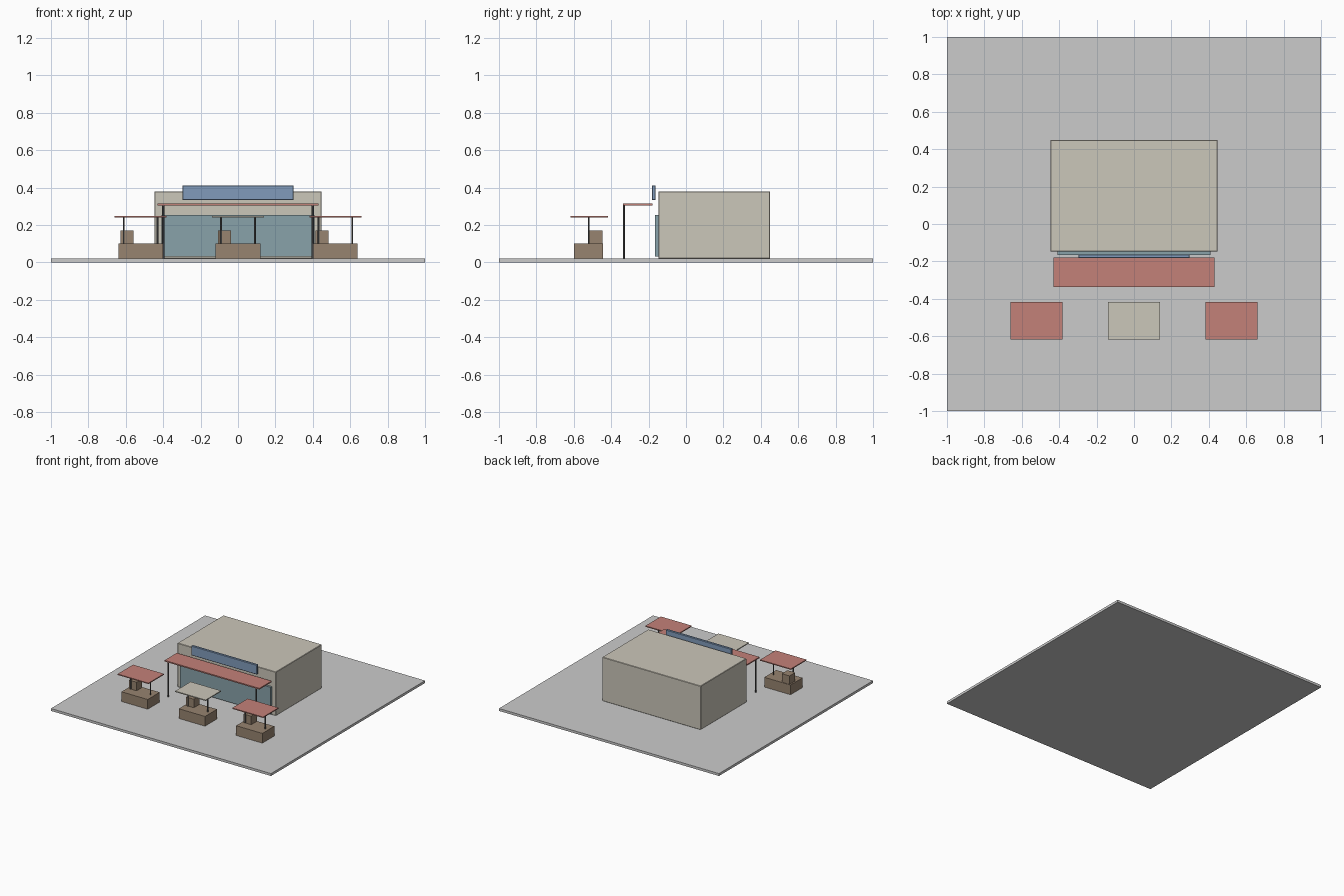
import bpy, bmesh
from mathutils import Matrix

if "Cube" in bpy.data.objects:
    bpy.data.objects.remove(bpy.data.objects["Cube"])


def material(name, rgb):
    m = bpy.data.materials.new(name)
    m.diffuse_color = (*rgb, 1)
    m.use_nodes = True
    m.node_tree.nodes["Principled BSDF"].inputs["Base Color"].default_value = m.diffuse_color
    return m


WALL = material("plaster", (0.60, 0.57, 0.49))
RED = material("red_canvas", (0.55, 0.22, 0.19))
BLUE = material("blue_panel", (0.22, 0.33, 0.50))
GLASS = material("glass", (0.25, 0.36, 0.40))
WOOD = material("wood", (0.31, 0.23, 0.16))
METAL = material("metal", (0.10, 0.10, 0.10))


def finish(bm, name, mat):
    mesh = bpy.data.meshes.new(name)
    bm.to_mesh(mesh)
    bm.free()
    obj = bpy.data.objects.new(name, mesh)
    bpy.context.collection.objects.link(obj)
    if mat:
        mesh.materials.append(mat)
    return obj


def box(name, x, y, z, mat=None, bevel=0):
    """Box from (min, max) ranges on each axis."""
    bm = bmesh.new()
    size = [r[1] - r[0] for r in (x, y, z)]
    mid = [(r[0] + r[1]) / 2 for r in (x, y, z)]
    bmesh.ops.create_cube(bm, size=1, matrix=Matrix.Translation(mid) @ Matrix.Diagonal((*size, 1)))
    obj = finish(bm, name, mat)
    if bevel:
        mod = obj.modifiers.new("Bevel", "BEVEL")
        mod.width, mod.segments = bevel, 1
    return obj


def post(name, x, y, z, radius):
    bm = bmesh.new()
    bmesh.ops.create_cone(bm, cap_ends=True, segments=8, radius1=radius, radius2=radius,
                          depth=z[1] - z[0],
                          matrix=Matrix.Translation((x, y, (z[0] + z[1]) / 2)))
    return finish(bm, name, METAL)


# Paved lot
box("pavement", (-1, 1), (-1, 1), (0, 0.02))

# Shop building with glazed front and blank sign panel
box("shop_building", (-0.447, 0.447), (-0.147, 0.449), (0.02, 0.38), WALL, 0.003)
box("shop_window", (-0.41, 0.41), (-0.165, -0.146), (0.03, 0.252), GLASS)
box("sign_panel", (-0.298, 0.298), (-0.182, -0.162), (0.332, 0.411), BLUE, 0.003)

# Front awning on two posts
box("awning", (-0.431, 0.431), (-0.338, -0.179), (0.305, 0.315), RED)
for side in (-1, 1):
    post("awning_post", side * 0.4, -0.332, (0.02, 0.306), 0.006)

# Three market stalls: counter, crate, canopy and two poles each
for cx, half, cloth in ((-0.521, 0.14, RED), (0, 0.138, WALL), (0.521, 0.14, RED)):
    box("stall_counter", (cx - 0.119, cx + 0.119), (-0.598, -0.443), (0.02, 0.1), WOOD)
    box("stall_crate", (cx - 0.107, cx - 0.037), (-0.52, -0.447), (0.1, 0.17), WOOD)
    box("stall_canopy", (cx - half, cx + half), (-0.618, -0.418), (0.24, 0.248), cloth)
    for side in (-1, 1):
        post("stall_pole", cx + side * 0.09, -0.52, (0.1, 0.241), 0.005)
